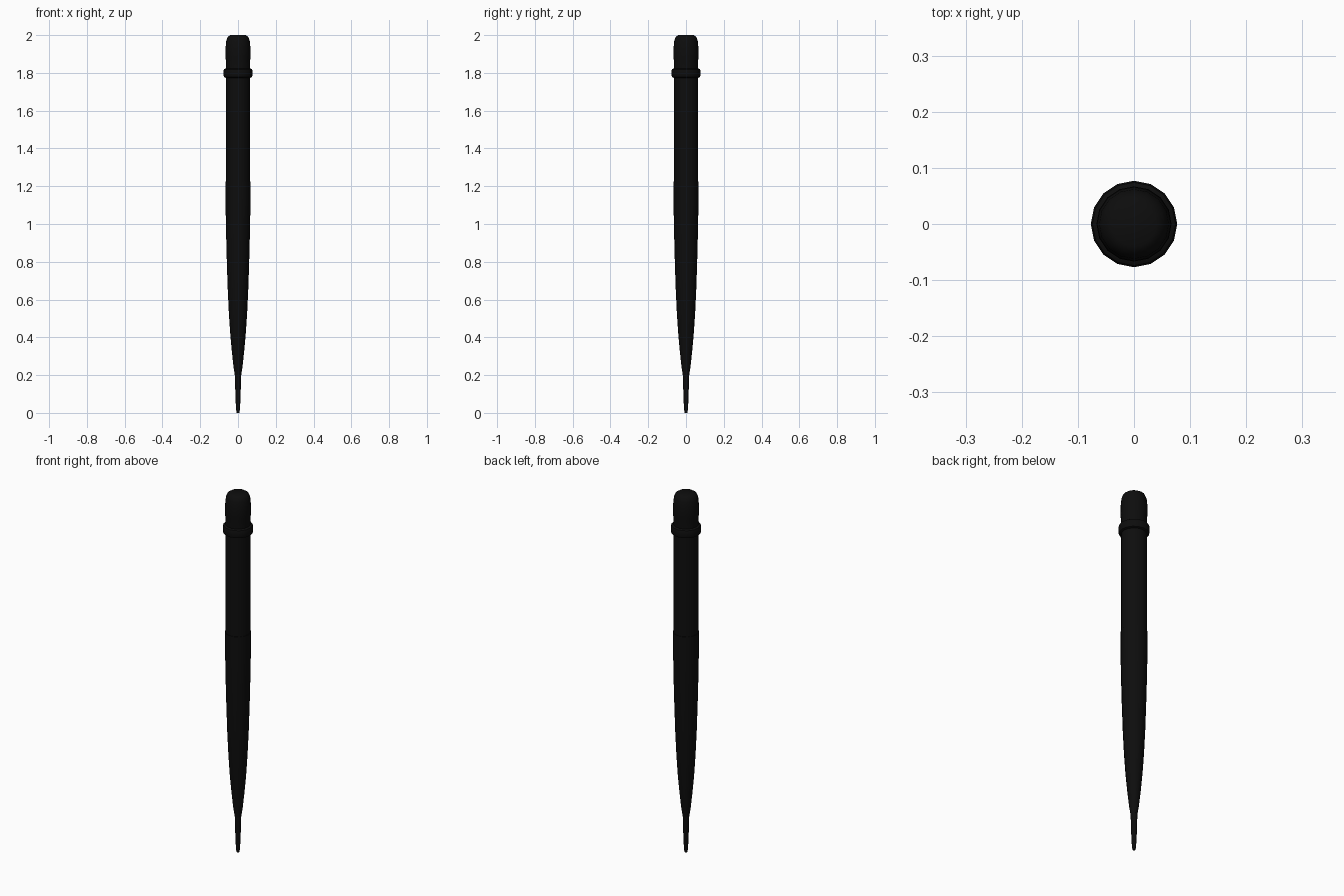
import bpy, bmesh, math

if "Cube" in bpy.data.objects:
    bpy.data.objects.remove(bpy.data.objects["Cube"])

black = bpy.data.materials.new("black plastic")
black.diffuse_color = (0.004, 0.004, 0.004, 1)
black.use_nodes = True
black.node_tree.nodes["Principled BSDF"].inputs["Base Color"].default_value = black.diffuse_color


def lathe(name, profile, sides=16):
    """Closed solid of revolution around z from (radius, height) points."""
    bm = bmesh.new()
    rings = []
    for r, z in profile:
        rings.append([bm.verts.new((r * math.cos(2 * math.pi * i / sides),
                                    r * math.sin(2 * math.pi * i / sides), z))
                      for i in range(sides)])
    for a, b in zip(rings, rings[1:]):
        for i in range(sides):
            j = (i + 1) % sides
            bm.faces.new((a[i], a[j], b[j], b[i]))
    bm.faces.new(rings[0][::-1])
    bm.faces.new(rings[-1])
    mesh = bpy.data.meshes.new(name)
    bm.to_mesh(mesh)
    bm.free()
    mesh.materials.append(black)
    ob = bpy.data.objects.new(name, mesh)
    bpy.context.collection.objects.link(ob)
    bpy.ops.object.select_all(action='DESELECT')
    ob.select_set(True)
    bpy.context.view_layer.objects.active = ob
    bpy.ops.object.shade_smooth_by_angle(angle=math.radians(35))
    return ob


# Narrow writing tip
lathe("tip", [(0.007, 0), (0.010, 0.015), (0.013, 0.07), (0.017, 0.21)])

# Tapered lower barrel
lathe("lower_barrel", [(0.017, 0.2), (0.024, 0.245), (0.033, 0.33), (0.042, 0.43),
                       (0.049, 0.54), (0.055, 0.67), (0.060, 0.83),
                       (0.064, 0.99), (0.066, 1.12), (0.066, 1.225)])

# Straight upper barrel
lathe("upper_barrel", [(0.0635, 1.22), (0.0635, 1.79)])

# Raised collar
lathe("collar", [(0.066, 1.774), (0.074, 1.778), (0.077, 1.787), (0.077, 1.810),
                 (0.074, 1.819), (0.066, 1.824)])

# Rounded end cap
lathe("end_cap", [(0.064, 1.80), (0.064, 1.865), (0.067, 1.885), (0.066, 1.93),
                  (0.062, 1.972), (0.054, 1.991), (0.040, 2.0)])
